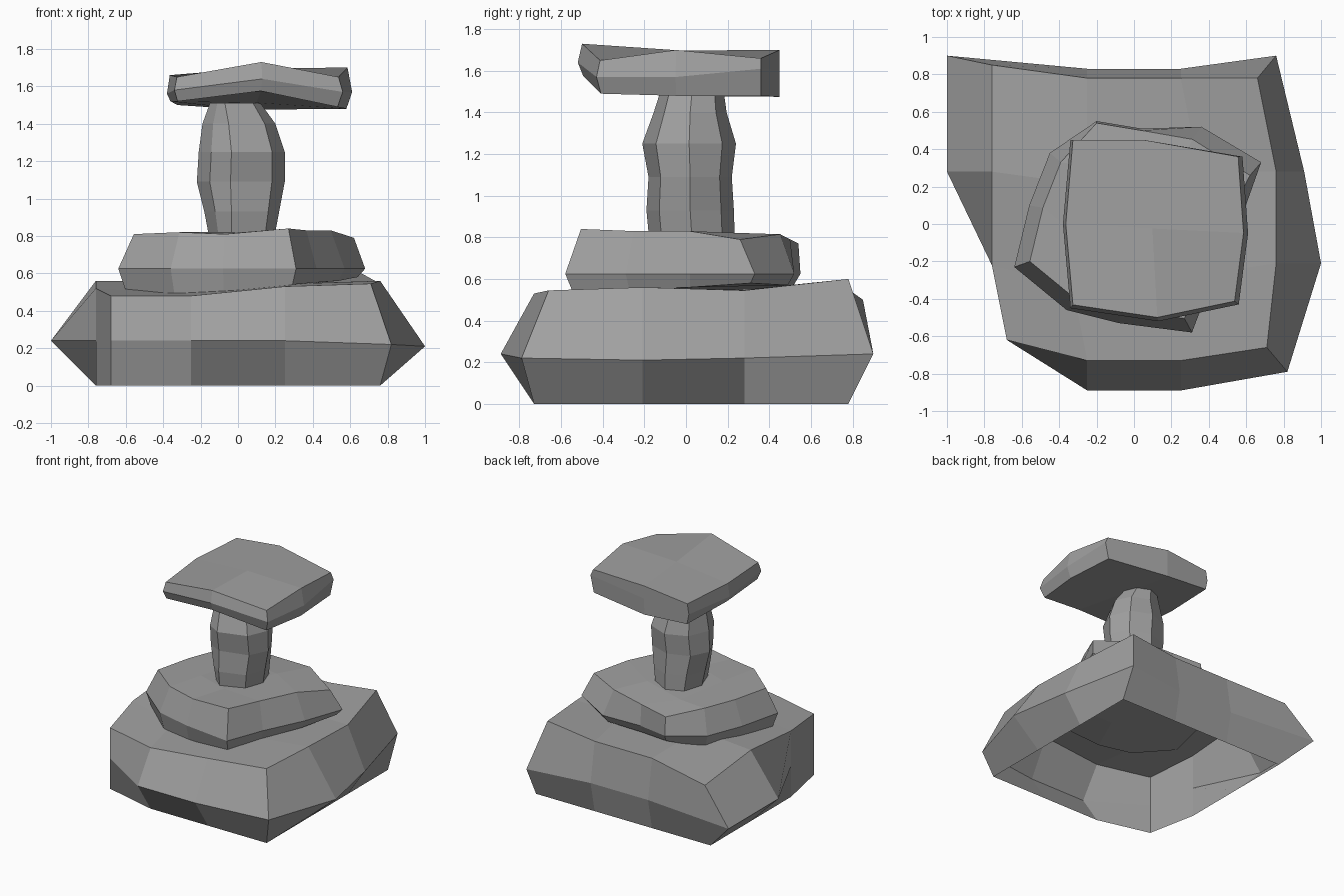
import bpy
from math import sin, cos, pi

cube = bpy.data.objects.get("Cube")
if cube:
    bpy.data.objects.remove(cube)

stone = bpy.data.materials.new("grey_stone")
stone.use_nodes = True
stone.diffuse_color = (0.35, 0.35, 0.35, 1)
stone.node_tree.nodes["Principled BSDF"].inputs["Base Color"].default_value = stone.diffuse_color


def ring(outline, heights, scale=1.0):
    """Outline points scaled about the axis, each lifted to its height."""
    if not isinstance(heights, list):
        heights = [heights] * len(outline)
    return [(x * scale, y * scale, z) for (x, y), z in zip(outline, heights)]


def clamp(value, low, high):
    return max(low, min(high, value))


def grid_cap(verts, start, n, flip):
    """Close a four-cornered ring with a grid of quads."""
    side = n // 4
    p = verts[start:start + n]
    first = len(verts)
    faces = []
    if side == 2:
        mids = p[1::2]
        verts.append(tuple(sum(v[k] for v in mids) / 4 for k in range(3)))
        for c in range(0, n, 2):
            faces.append([start + c, start + c + 1, first, start + (c - 1) % n])
    else:
        for q in range(4):
            c = q * side
            a, b, d = p[c], p[c + 1], p[c - 1]
            verts.append((b[0] + d[0] - a[0], b[1] + d[1] - a[1], (b[2] + d[2]) / 2))
            inner, following = first + q, first + (q + 1) % 4
            faces.append([start + c, start + c + 1, inner, start + (c - 1) % n])
            faces.append([start + c + 1, start + c + 2, following, inner])
        faces.append([first, first + 1, first + 2, first + 3])
    return [f[::-1] for f in faces] if flip else faces


def loft(name, rings, top=True, bottom=True):
    """Skin a stack of rings from the lowest to the highest."""
    n = len(rings[0])
    verts = [v for r in rings for v in r]
    faces = []
    for level in range(len(rings) - 1):
        lo, hi = level * n, (level + 1) * n
        for i in range(n):
            j = (i + 1) % n
            faces.append([lo + i, lo + j, hi + j, hi + i])
    last = len(verts) - n
    if top:
        faces += grid_cap(verts, last, n, False)
    if bottom:
        faces += grid_cap(verts, 0, n, True)
    mesh = bpy.data.meshes.new(name)
    mesh.from_pydata(verts, [], faces)
    mesh.materials.append(stone)
    mesh.update()
    obj = bpy.data.objects.new(name, mesh)
    bpy.context.collection.objects.link(obj)
    return obj


# Wide base slab, hollow and open underneath
base = [(-.68, -.62), (-.25, -.89), (.25, -.89), (.82, -.79), (1, -.21), (.91, .28),
        (.76, .9), (.25, .83), (-.25, .83), (-1, .9), (-1, .28), (-.76, -.22)]
foot = [(clamp(x, -.76, .76), clamp(y, -.73, .78)) for x, y in base]
shoulder = list(foot)
shoulder[3], shoulder[6], shoulder[9] = (.71, -.66), (.66, .78), (-.76, .85)
base_heights = [.48, .48, .53, .545, .56, .545, .6, .55, .55, .5, .56, .52]
girdle = [.24, .24, .24, .22, .21, .22, .24, .24, .24, .24, .24, .24]
loft("base_slab", [ring(foot, 0), ring(base, girdle), ring(shoulder, base_heights)],
     bottom=False)

# Smaller turned slab resting on the base
step = [(-.64, -.23), (-.36, -.46), (-.08, -.53), (.31, -.58), (.42, -.29), (.57, .02),
        (.68, .33), (.36, .52), (.04, .51), (-.2, .55), (-.45, .38), (-.56, .1)]
step_low = [.51, .48, .48, .54, .55, .56, .58, .57, .56, .57, .52, .51]
step_high = [.81, .82, .81, .84, .83, .83, .79, .815, .79, .77, .81, .81]
step_top = ring(step, step_high, .87)
step_top[6] = (.62, .26, .79)
step_top[8] = (.04, .5, .79)
step_top[9] = (-.2, .54, .77)
loft("step_slab", [ring(step, step_low, .94), ring(step, .625), step_top])

# Eight-sided bulging pillar: height, centre x, radius x, centre y, radius y
pillar = [(.77, .02, .17, .03, .205), (.93, .02, .2, .02, .21), (1.09, .015, .235, .02, .2),
          (1.25, .02, .23, .015, .225), (1.4, .005, .195, .02, .175), (1.51, -.015, .135, .03, .15)]
pillar_rings = []
for z, cx, rx, cy, ry in pillar:
    points = [(cx + rx * cos(k * pi / 4), cy + ry * sin(k * pi / 4), z) for k in range(8)]
    x, y, z = points[6]
    points[6] = (x - .055, y, z)
    pillar_rings.append(points)
loft("pillar", pillar_rings, top=False, bottom=False)

# Uneven stone on top of the pillar
cap = [(-.34, -.45), (.13, -.52), (.56, -.43), (.61, -.05), (.58, .36), (.05, .45),
       (-.34, .45), (-.38, 0)]
cap_low = [1.52, 1.575, 1.49, 1.48, 1.48, 1.475, 1.5, 1.52]
cap_mid = [1.58, 1.64, 1.57, 1.57, 1.61, 1.6, 1.58, 1.56]
cap_high = [1.65, 1.73, 1.65, 1.7, 1.66, 1.7, 1.66, 1.66]


def cap_ring(heights, scale):
    """Draw in the front and sides while the back stays upright."""
    return [(x * scale, y * scale if y < 0 else y, z) for (x, y), z in zip(cap, heights)]


loft("cap_stone", [cap_ring(cap_low, .95), cap_ring(cap_mid, 1), cap_ring(cap_high, .96)])
